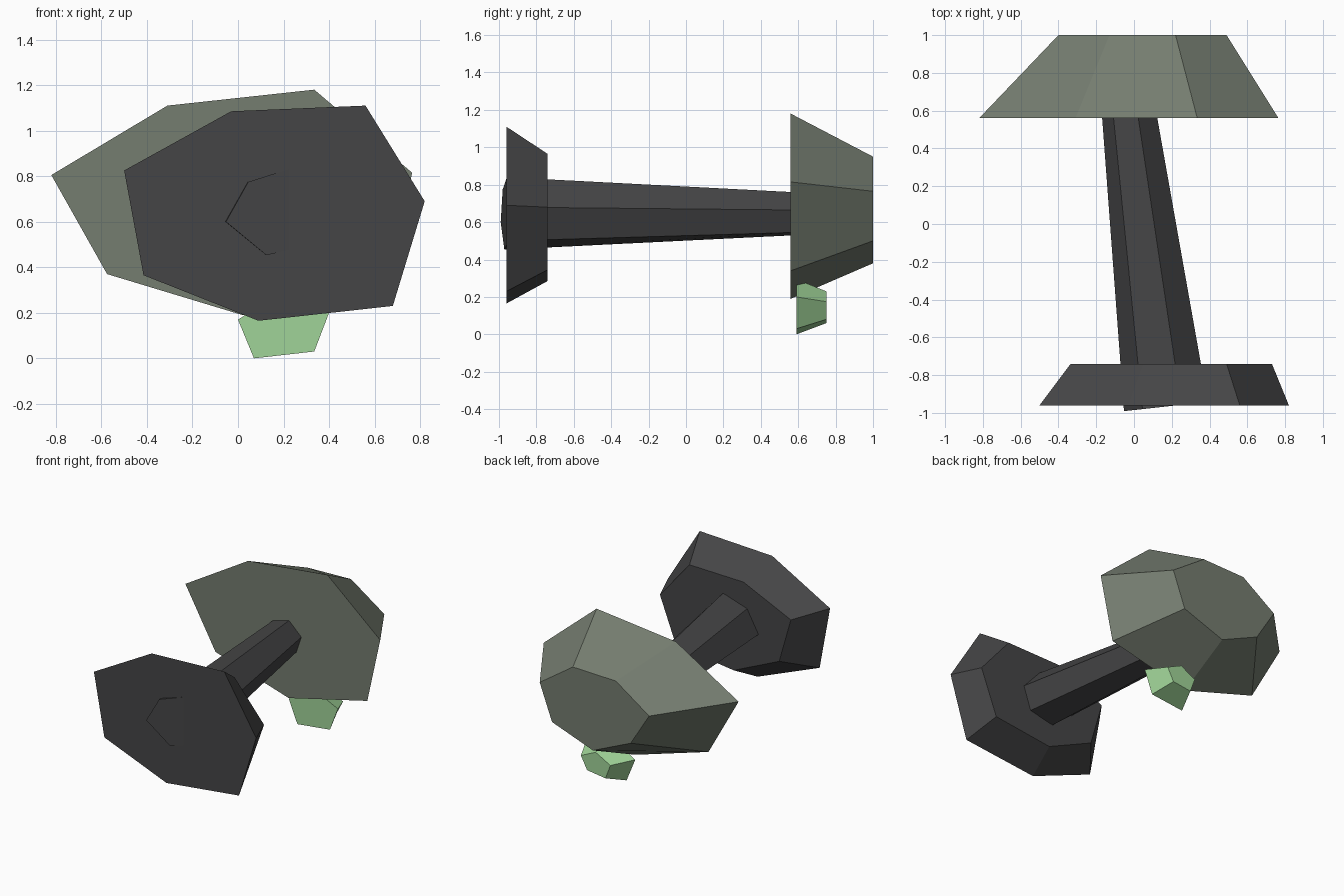
import bpy
import bmesh

default_cube = bpy.data.objects.get("Cube")
if default_cube:
    bpy.data.objects.remove(default_cube, do_unlink=True)


def make_material(name, red, green, blue):
    material = bpy.data.materials.new(name)
    material.use_nodes = True
    colour = (red, green, blue, 1)
    material.diffuse_color = colour
    shader = material.node_tree.nodes["Principled BSDF"]
    shader.inputs["Base Color"].default_value = colour
    shader.inputs["Roughness"].default_value = 0.9
    return material


def loft(name, material, front_profile, front_y, back_profile, back_y, front_slope=0):
    """Join two (x, z) outlines into a closed faceted block along y."""
    bm = bmesh.new()
    front = [bm.verts.new((x, front_y + front_slope * x, z)) for x, z in front_profile]
    back = [bm.verts.new((x, back_y, z)) for x, z in back_profile]
    bm.faces.new(front)
    bm.faces.new(list(reversed(back)))
    count = len(front)
    for i in range(count):
        following = (i + 1) % count
        bm.faces.new((front[following], front[i], back[i], back[following]))
    bmesh.ops.recalc_face_normals(bm, faces=bm.faces[:])
    mesh = bpy.data.meshes.new(name)
    bm.to_mesh(mesh)
    bm.free()
    mesh.materials.append(material)
    part = bpy.data.objects.new(name, mesh)
    bpy.context.collection.objects.link(part)
    return part


charcoal = make_material("charcoal", 0.06, 0.06, 0.062)
sage = make_material("sage grey", 0.178, 0.205, 0.162)
leaf = make_material("light green", 0.352, 0.658, 0.314)

# Wide dark block at the front, narrowing towards the shaft
loft(
    "front_block", charcoal,
    [(-0.5, 0.825), (-0.03, 1.085), (0.56, 1.11), (0.82, 0.69),
     (0.68, 0.23), (0.09, 0.165), (-0.415, 0.365)], -0.96,
    [(-0.335, 0.78), (0.05, 0.955), (0.49, 0.965), (0.73, 0.68),
     (0.6, 0.345), (0.13, 0.285), (-0.24, 0.45)], -0.74,
)

# Tapered six-sided shaft whose slanted tip pokes through the front block
loft(
    "shaft", charcoal,
    [(-0.053, 0.6), (0.045, 0.775), (0.25, 0.84), (0.39, 0.68),
     (0.33, 0.5), (0.125, 0.453)], -0.985,
    [(-0.17, 0.615), (-0.11, 0.725), (0.02, 0.76), (0.12, 0.665),
     (0.08, 0.545), (-0.045, 0.53)], 0.58,
    front_slope=0.11,
)

# Large block at the back, narrowing away from the shaft
loft(
    "back_block", sage,
    [(-0.82, 0.805), (-0.31, 1.11), (0.335, 1.18), (0.765, 0.815),
     (0.66, 0.34), (0.02, 0.19), (-0.575, 0.37)], 0.56,
    [(-0.4, 0.755), (-0.13, 0.94), (0.22, 0.95), (0.49, 0.765),
     (0.39, 0.5), (0.057, 0.38), (-0.25, 0.515)], 1.0,
)

# Small five-sided stud under the back block
loft(
    "lower_stud", leaf,
    [(0, 0.17), (0.07, 0), (0.335, 0.03), (0.4, 0.2), (0.2, 0.295)], 0.59,
    [(0.09, 0.165), (0.13, 0.06), (0.28, 0.08), (0.33, 0.175), (0.21, 0.23)], 0.75,
)
